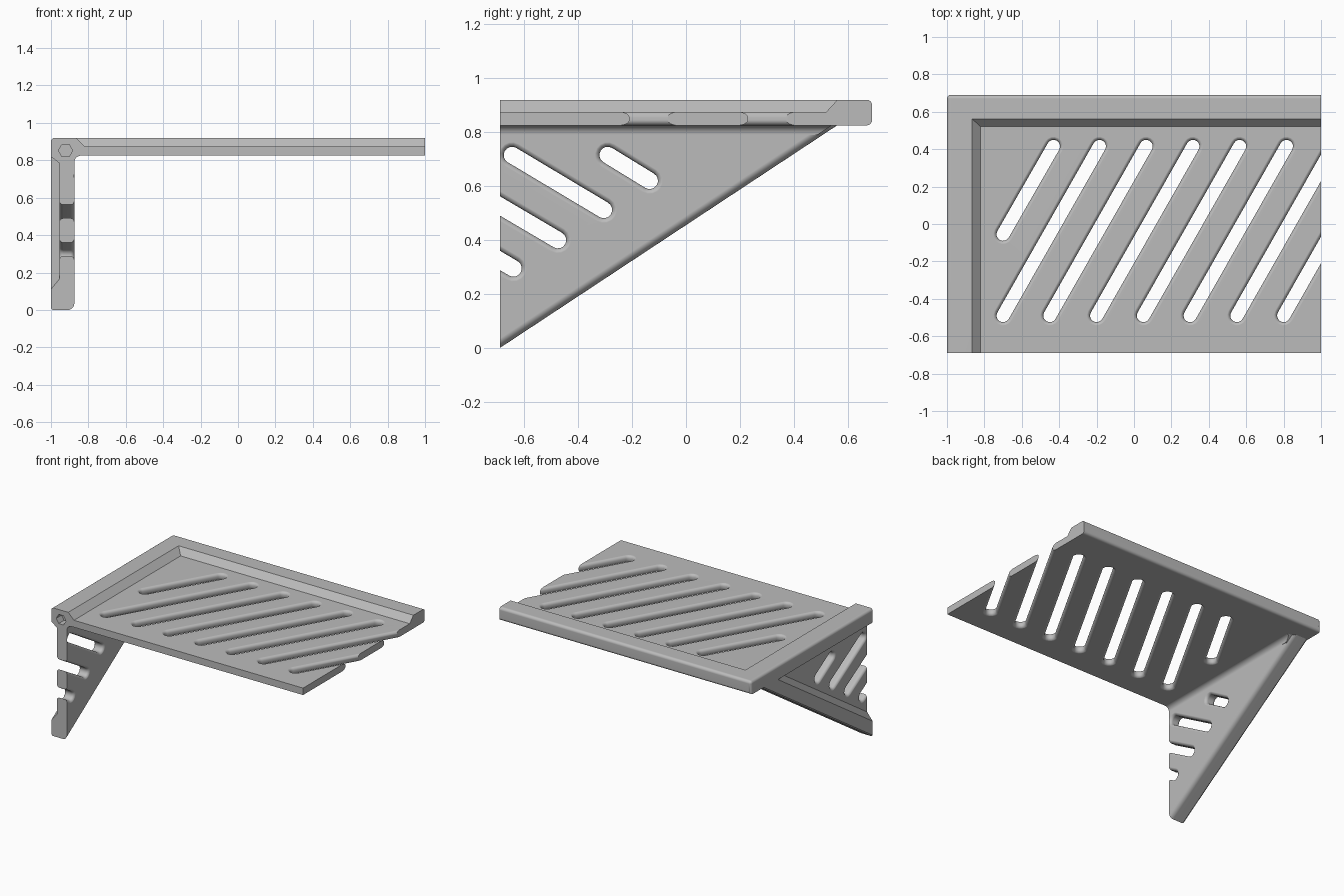
import bpy, bmesh
from math import sin, cos, pi, atan2
from mathutils import Vector

cube = bpy.data.objects.get("Cube")
if cube:
    bpy.data.objects.remove(cube, do_unlink=True)

FRONT, BACK = -0.69, 0.69
BOTTOM, PLATE, TOP = 0.825, 0.875, 0.92      # shelf heights
WEB_OUT, WEB_IN = -0.955, -0.875             # bracket web faces
SLOPE = 0.66                                 # bracket diagonal

grey = bpy.data.materials.new("light grey")
grey.use_nodes = True
grey.diffuse_color = (0.5, 0.5, 0.5, 1)
grey.node_tree.nodes["Principled BSDF"].inputs["Base Color"].default_value = (0.5, 0.5, 0.5, 1)


def loft(name, rings, bevel_rule=None):
    """Closed solid through rings of equal point count."""
    bm = bmesh.new()
    loops = [[bm.verts.new(p) for p in ring] for ring in rings]
    n = len(loops[0])
    for a, b in zip(loops, loops[1:]):
        for i in range(n):
            j = (i + 1) % n
            bm.faces.new((a[i], a[j], b[j], b[i]))
    bm.faces.new(loops[0][::-1])
    bm.faces.new(loops[-1])
    if bevel_rule:
        edges = [e for e in bm.edges if bevel_rule((e.verts[0].co + e.verts[1].co) / 2)]
        bmesh.ops.bevel(bm, geom=edges, offset=0.02, segments=4, profile=0.5, affect='EDGES')
    bmesh.ops.recalc_face_normals(bm, faces=bm.faces[:])
    mesh = bpy.data.meshes.new(name)
    bm.to_mesh(mesh)
    bm.free()
    mesh.materials.append(grey)
    obj = bpy.data.objects.new(name, mesh)
    bpy.context.collection.objects.link(obj)
    return obj


def combine(target, tool, operation):
    """Apply one boolean and discard the tool."""
    tool.hide_render = True
    mod = target.modifiers.new("boolean", 'BOOLEAN')
    mod.operation, mod.solver, mod.object = operation, 'EXACT', tool
    bpy.context.view_layer.objects.active = target
    bpy.ops.object.modifier_apply(modifier=mod.name)
    bpy.data.objects.remove(tool, do_unlink=True)


def slot(p, q, radius, low, high, place, fillet=0.02):
    """Stadium-shaped cutter that flares at both surfaces to round the slot edges."""
    p, q = Vector(p), Vector(q)
    heading = atan2(q.y - p.y, q.x - p.x)
    half = [(radius + fillet * (1 - cos(a)), high - fillet + (fillet + 0.0005) * sin(a))
            for a in (pi / 8 * k for k in range(5))]
    half.append((radius + fillet, high + 0.02))
    profile = [(r, low + high - w) for r, w in reversed(half)] + half
    rings = []
    for r, w in profile:
        ring = []
        for centre, start in ((q, heading - pi / 2), (p, heading + pi / 2)):
            for k in range(9):
                a = start + pi * k / 8
                ring.append(place(centre.x + r * cos(a), centre.y + r * sin(a), w))
        rings.append(ring)
    return loft("slot_cutter", rings)


# Shelf slab with rounded back and left edges
def outer_edge(m):
    back = m.y > 0.68 and abs(m.x) < 0.1
    left = m.x < -0.99 and (m.z > 0.9 or m.y > 0.68)
    return back or left


shelf = loft("slotted_shelf_bracket",
             [[(-1, FRONT, z), (1, FRONT, z), (1, BACK, z), (-1, BACK, z)]
              for z in (BOTTOM, TOP)], outer_edge)

# Triangular bracket, its lower edge following the diagonal
R = 0.035
lower = [(-1, 0.01), (-0.99, 0)]
lower += [(WEB_IN - R + R * sin(a), R - R * cos(a)) for a in (pi / 12 * k for k in range(7))]
END = 0.58
rise = (END - FRONT) * SLOPE
upper = [(WEB_IN, 0.88), (-1, 0.88)]
bracket = loft("bracket",
               [[(x, FRONT, z) for x, z in lower + upper],
                [(x, END, z + rise) for x, z in lower] + [(x, END, z) for x, z in upper]])
combine(shelf, bracket, 'UNION')

# Concave fillet between shelf and bracket
arc = [(WEB_IN + R - R * cos(a), BOTTOM - R + R * sin(a)) for a in (pi / 12 * k for k in range(7))]
section = [(-0.89, 0.79)] + arc + [(-0.84, 0.84), (-0.89, 0.84)]
fillet = loft("fillet", [[(x, FRONT, z) for x, z in section],
                         [(x, FRONT + z / SLOPE - 0.02, z) for x, z in section]])
combine(shelf, fillet, 'UNION')

# Sunken shelf top, leaving a sloped rim at the back and left
tray = loft("tray_cutter",
            [[(x, -0.8, z), (1.1, -0.8, z), (1.1, y, z), (x, y, z)]
             for x, y, z in ((-0.82, 0.52, PLATE), (-0.885, 0.58, 0.94))])
combine(shelf, tray, 'DIFFERENCE')


# Sunken outer side of the bracket
def side_ring(x, top, offset):
    near = -0.8
    return [(x, near, offset + (near - FRONT) * SLOPE),
            (x, FRONT + (top - offset) / SLOPE, top), (x, near, top)]


combine(shelf, loft("side_cutter", [side_ring(-1.02, 0.835, 0.086),
                                    side_ring(WEB_OUT, 0.785, 0.165)]), 'DIFFERENCE')

# Diagonal slots through the shelf
shelf_slots = [((-0.70, -0.055), (-0.43, 0.415))]
shelf_slots += [((-0.70 + 0.25 * k, -0.49), (-0.185 + 0.25 * k, 0.415)) for k in range(7)]
for p, q in shelf_slots:
    combine(shelf, slot(p, q, 0.035, BOTTOM, PLATE, lambda u, v, w: (u, v, w)), 'DIFFERENCE')

# Diagonal slots through the bracket
bracket_slots = [((-0.29, 0.715), (-0.135, 0.62)), ((-0.645, 0.715), (-0.305, 0.512)),
                 ((-0.90, 0.65), (-0.475, 0.40)), ((-0.90, 0.448), (-0.64, 0.295))]
for p, q in bracket_slots:
    combine(shelf, slot(p, q, 0.031, WEB_OUT, WEB_IN, lambda u, v, w: (w, u, v)), 'DIFFERENCE')

# Hexagonal pin socket in the front corner
socket = loft("socket_cutter",
              [[(-0.922 + 0.038 * cos(k * pi / 3), y, 0.852 + 0.038 * sin(k * pi / 3))
                for k in range(6)] for y in (-0.75, FRONT + 0.06)])
combine(shelf, socket, 'DIFFERENCE')

# Smooth fillets, flat main faces
bpy.ops.object.select_all(action='DESELECT')
shelf.select_set(True)
bpy.context.view_layer.objects.active = shelf
bpy.ops.object.shade_smooth_by_angle(angle=pi / 6)
weighted = shelf.modifiers.new("weighted normals", 'WEIGHTED_NORMAL')
weighted.keep_sharp = True
